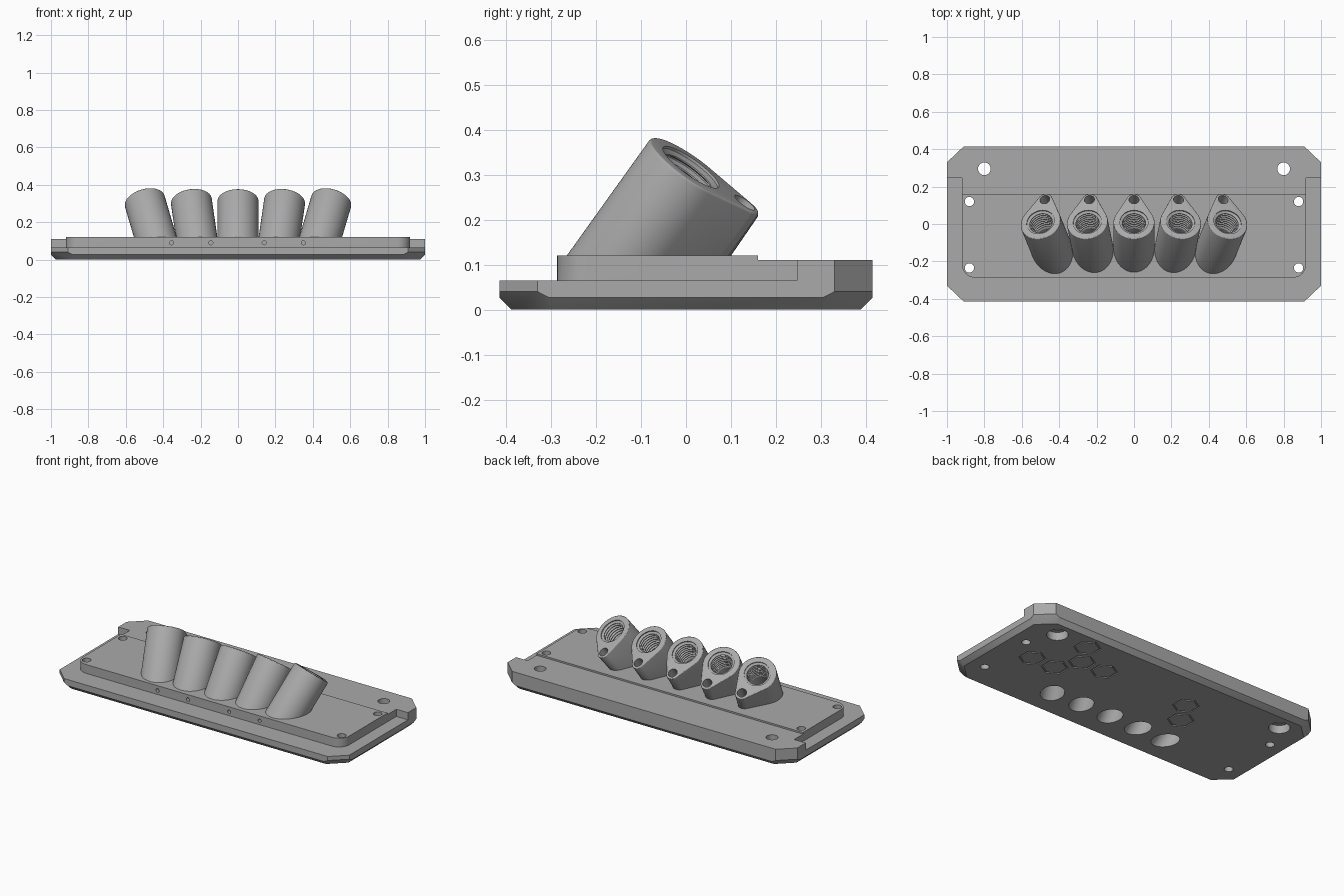
import bpy, bmesh, math
from mathutils import Matrix, Vector

if "Cube" in bpy.data.objects:
    bpy.data.objects.remove(bpy.data.objects["Cube"], do_unlink=True)

grey = bpy.data.materials.new("matte_grey")
grey.use_nodes = True
GREY = (0.4, 0.4, 0.4, 1)
grey.diffuse_color = GREY
grey.node_tree.nodes["Principled BSDF"].inputs["Base Color"].default_value = GREY


def finish(name, bm):
    bmesh.ops.recalc_face_normals(bm, faces=bm.faces[:])
    mesh = bpy.data.meshes.new(name)
    bm.to_mesh(mesh)
    bm.free()
    obj = bpy.data.objects.new(name, mesh)
    bpy.context.collection.objects.link(obj)
    mesh.materials.append(grey)
    return obj


def prism(name, outline, z0, z1, matrix=Matrix(), bevel=0):
    """Extrude a flat outline from z0 to z1, optionally rounding the top rim."""
    bm = bmesh.new()
    base = bm.faces.new([bm.verts.new((x, y, z0)) for x, y in outline])
    ext = bmesh.ops.extrude_face_region(bm, geom=[base])["geom"]
    top = [v for v in ext if isinstance(v, bmesh.types.BMVert)]
    bmesh.ops.translate(bm, verts=top, vec=(0, 0, z1 - z0))
    if bevel:
        rim = [e for e in bm.edges if all(v in top for v in e.verts)]
        bmesh.ops.bevel(bm, geom=rim, offset=bevel, segments=3,
                        profile=0.5, affect='EDGES')
    bm.transform(matrix)
    return finish(name, bm)


def lathe(name, profile, matrix, sides=40):
    """Spin (radius, height) pairs into a closed solid."""
    bm = bmesh.new()
    rings = [[bm.verts.new((r * math.cos(t * math.tau / sides),
                            r * math.sin(t * math.tau / sides), z))
              for t in range(sides)] for r, z in profile]
    for a, b in zip(rings, rings[1:]):
        for k in range(sides):
            j = (k + 1) % sides
            bm.faces.new((a[k], a[j], b[j], b[k]))
    bm.faces.new(rings[0])
    bm.faces.new(rings[-1])
    bm.transform(matrix)
    return finish(name, bm)


def arc(cx, cy, r, start, end, steps):
    return [(cx + r * math.cos(start + (end - start) * k / steps),
             cy + r * math.sin(start + (end - start) * k / steps))
            for k in range(steps + 1)]


def rect(x0, y0, x1, y1):
    return [(x0, y0), (x1, y0), (x1, y1), (x0, y1)]


def boolean(obj, cutter, operation='DIFFERENCE'):
    cutter.hide_render = True
    mod = obj.modifiers.new("bool", 'BOOLEAN')
    mod.operation, mod.object, mod.solver = operation, cutter, 'EXACT'
    bpy.context.view_layer.objects.active = obj
    bpy.ops.object.modifier_apply(modifier=mod.name)
    bpy.data.objects.remove(cutter, do_unlink=True)


def hole(x, y, r, z0=-0.05, z1=0.2):
    return lathe("hole", [(r, z0), (r, z1)], Matrix.Translation((x, y, 0)), 32)


# Base plate: clipped corners and a chamfered underside
bm = bmesh.new()
for sx in (-1, 1):
    for sy in (-1, 1):
        for x, y, z in ((1, .33, .065), (.91, .415, .065), (1, .33, .04),
                        (.91, .415, .04), (1, .305, .027), (.885, .415, .027),
                        (.973, .3, 0), (.88, .388, 0)):
            bm.verts.new((sx * x, sy * y, z))
hull = bmesh.ops.convex_hull(bm, input=bm.verts[:])
bmesh.ops.dissolve_limit(bm, angle_limit=0.01, verts=bm.verts[:], edges=bm.edges[:])
base = finish("base_plate", bm)

# Raised rear bar, and the pad with rounded front corners
rear = [(-1, .247), (1, .247), (1, .33), (.91, .415), (-.91, .415), (-1, .33)]
boolean(base, prism("rear_bar", rear, .05, .11), 'UNION')
R = 0.07
front = (arc(-.92 + R, -.287 + R, R, math.pi, 1.5 * math.pi, 8)
         + arc(.92 - R, -.287 + R, R, 1.5 * math.pi, math.tau, 8))
boolean(base, prism("pad_low", front + [(.92, .3), (-.92, .3)], .045, .11), 'UNION')
boolean(base, prism("pad_top", front + [(.92, .16), (-.92, .16)], .055, .12), 'UNION')

# Screw holes, counterbored mounting holes and small front vents
for s in (-1, 1):
    for y in (.12, -.235):
        boolean(base, hole(s * .88, y, .025))
    boolean(base, hole(s * .8, .295, .034))
    boolean(base, hole(s * .8, .295, .06, -.05, .05))
for x in (-.355, -.145, .14, .35):
    turn = Matrix.Translation((x, -.3, .09)) @ Matrix.Rotation(-math.pi / 2, 4, 'X')
    boolean(base, lathe("vent", [(.011, 0), (.011, .06)], turn, 12))

# Hexagon grooves underneath
for x, y in ((.58, .29), (.5, .15), (.34, .15), (.74, .01), (.58, .01),
             (-.25, .15), (-.33, .01)):
    start = math.pi / 6
    groove = prism("hex_groove", arc(x, y, .077, start, start + math.tau * 5 / 6, 5), -.02, .006)
    core = prism("hex_core", arc(x, y, .067, start, start + math.tau * 5 / 6, 5), -.04, .03)
    boolean(groove, core)
    boolean(base, groove)

# Teardrop outline of a tube: big bore circle joined to a small lobe
BIG, LOBE, GAP = .11, .04, .145
tan = math.asin((BIG - LOBE) / GAP)
teardrop = (arc(0, GAP, LOBE, tan, math.pi - tan, 14)
            + arc(0, 0, BIG, math.pi - tan, math.tau + tan, 40))

# Threaded upper bore, plain lower bore
bore = [(.076, .03), (.076, -.006)]
for k in range(8):
    z = -.012 - k * .017
    bore += [(.062, z), (.062, z - .003), (.074, z - .008), (.074, z - .011)]
bore += [(.066, -.155), (.066, -.5)]

names = ("far_right", "right", "middle", "left", "far_left")
tubes = []
for i, label in zip((-2, -1, 0, 1, 2), names):
    place = (Matrix.Translation((.25 * i, .011, .317))
             @ Matrix.Rotation(math.radians(8.2 * i), 4, 'Y')
             @ Matrix.Rotation(math.radians(-34.5), 4, 'X'))
    tube = prism("tube_" + label, teardrop, -.5, 0, place, bevel=.007)
    boolean(tube, prism("trim", rect(-2, -2, 2, 2), -1, .117))
    boolean(tube, lathe("bore", bore, place))
    boolean(tube, lathe("pin", [(.027, .03), (.027, -.1)],
                        place @ Matrix.Translation((0, GAP, 0)), 24))
    boolean(base, lathe("bore", bore, place))
    tubes.append(tube)

# Smooth curved walls while keeping crisp edges
bpy.ops.object.select_all(action='DESELECT')
for obj in [base] + tubes:
    obj.select_set(True)
bpy.context.view_layer.objects.active = base
bpy.ops.object.shade_smooth_by_angle(angle=math.radians(25))
